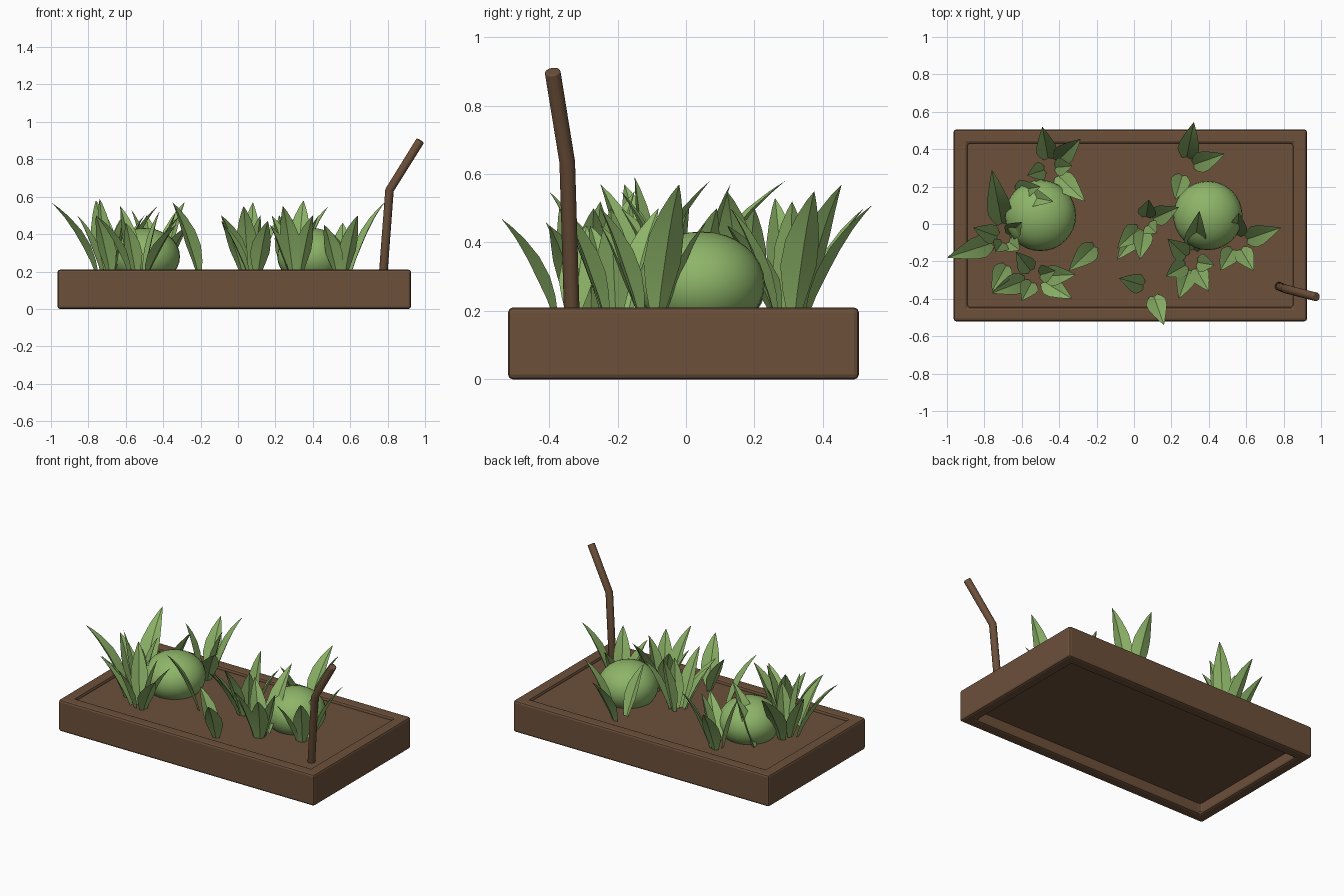
import bpy, bmesh, math
from mathutils import Vector

if "Cube" in bpy.data.objects:
    bpy.data.objects.remove(bpy.data.objects["Cube"])


def material(name, rgb):
    m = bpy.data.materials.new(name)
    m.diffuse_color = (*rgb, 1)
    m.use_nodes = True
    m.node_tree.nodes["Principled BSDF"].inputs["Base Color"].default_value = m.diffuse_color
    return m


BROWN = material("wood brown", (0.15, 0.08, 0.042))
GREEN = material("leaf green", (0.27, 0.46, 0.14))


def add_object(name, bm, mat, smooth=None):
    mesh = bpy.data.meshes.new(name)
    bm.to_mesh(mesh)
    bm.free()
    mesh.materials.append(mat)
    ob = bpy.data.objects.new(name, mesh)
    bpy.context.collection.objects.link(ob)
    if smooth is not None:
        bpy.context.view_layer.objects.active = ob
        ob.select_set(True)
        bpy.ops.object.shade_smooth_by_angle(angle=math.radians(smooth))
        ob.select_set(False)
    return ob


def bevel(ob, width):
    b = ob.modifiers.new("soft edges", "BEVEL")
    b.width, b.segments = width, 2


# Planter frame: a rectangular section carried round four mitred corners
CX, CY, HX, HY = -0.02, -0.0075, 0.945, 0.5125
bm = bmesh.new()
rings = []
for inset, z in ((0, 0), (0, 0.21), (0.075, 0.21), (0.075, 0)):
    rings.append([bm.verts.new((CX + sx * (HX - inset), CY + sy * (HY - inset), z))
                  for sx, sy in ((-1, -1), (1, -1), (1, 1), (-1, 1))])
for i in range(4):
    a, b = rings[i], rings[(i + 1) % 4]
    for j in range(4):
        k = (j + 1) % 4
        bm.faces.new((a[j], a[k], b[k], b[j]))
bmesh.ops.recalc_face_normals(bm, faces=bm.faces)
bevel(add_object("planter_frame", bm, BROWN), 0.014)

# Soil slab, sunk below the rim and raised off the ground
bm = bmesh.new()
bmesh.ops.create_cube(bm, size=1)
for v in bm.verts:
    v.co = Vector((CX + v.co.x * 1.745, CY + v.co.y * 0.88, 0.13 + v.co.z * 0.12))
add_object("soil", bm, BROWN)

# Round melons, slightly flattened
for name, x, r in (("left_melon", -0.5, 0.19), ("right_melon", 0.395, 0.185)):
    bm = bmesh.new()
    bmesh.ops.create_uvsphere(bm, u_segments=32, v_segments=16, radius=1)
    for v in bm.verts:
        v.co = Vector((x + v.co.x * r, 0.045 + v.co.y * r, 0.28 + v.co.z * 0.152))
    add_object(name, bm, GREEN, 40)

# Bent stick: rings of ten along a three-point path
bm = bmesh.new()
path = [Vector(p) for p in ((0.775, -0.333, 0.17), (0.81, -0.347, 0.635), (0.975, -0.39, 0.9))]
rows = []
for i, p in enumerate(path):
    d = (path[min(i + 1, 2)] - path[max(i - 1, 0)]).normalized()
    side = d.cross(Vector((0, 1, 0))).normalized()
    up = d.cross(side)
    rows.append([bm.verts.new(p + 0.024 * (side * math.cos(t) + up * math.sin(t)))
                 for t in (math.tau * k / 10 for k in range(10))])
for a, b in zip(rows, rows[1:]):
    for k in range(10):
        bm.faces.new((a[k], a[(k + 1) % 10], b[(k + 1) % 10], b[k]))
bm.faces.new(rows[0])
bm.faces.new(rows[-1])
bmesh.ops.recalc_face_normals(bm, faces=bm.faces)
bevel(add_object("bent_stick", bm, BROWN, 40), 0.005)


def add_leaf(bm, base, tip, width):
    """Pointed blade folded along its midrib, arching from base to tip."""
    out = Vector((tip.x - base.x, tip.y - base.y, 0))
    mid = base + out * 0.22 + Vector((0, 0, (tip.z - base.z) * 0.62))
    out.normalize()
    side = Vector((-out.y, out.x, 0))
    shape = ((0, 0.35), (0.17, 0.72), (0.35, 1), (0.55, 0.93), (0.75, 0.6), (0.9, 0.27))
    prev = None
    for t, w in shape:
        c = base * (1 - t) ** 2 + mid * 2 * t * (1 - t) + tip * t * t
        h = width * w / 2
        fold = (out * 0.35 - Vector((0, 0, 0.15))) * h
        row = [bm.verts.new(p) for p in (c - side * h, c + fold, c + side * h)]
        if prev:
            for k in (0, 1):
                bm.faces.new((prev[k], row[k], row[k + 1], prev[k + 1]))
        prev = row
    point = bm.verts.new(tip)
    for k in (0, 1):
        bm.faces.new((prev[k], point, prev[k + 1]))


# Leaf tufts: root position, then the leaf tips
tufts = {
    "left_tuft": ((-0.69, -0.08), [(-0.76, 0.29, 0.58), (-1, -0.18, 0.57), (-0.86, -0.02, 0.5),
                                   (-0.6, 0.01, 0.52), (-0.74, -0.15, 0.59), (-0.61, -0.14, 0.5)]),
    "front_left_tuft": ((-0.53, -0.28), [(-0.76, -0.37, 0.5), (-0.6, -0.41, 0.46), (-0.42, -0.25, 0.52),
                                         (-0.31, -0.27, 0.5), (-0.33, -0.4, 0.45), (-0.63, -0.15, 0.55)]),
    "front_left_leaf": ((-0.66, -0.18), [(-0.76, -0.36, 0.5)]),
    "middle_leaf": ((-0.17, -0.08), [(-0.35, -0.25, 0.57)]),
    "back_left_tuft": ((-0.45, 0.3), [(-0.49, 0.52, 0.5), (-0.285, 0.455, 0.57), (-0.26, 0.12, 0.45),
                                      (-0.33, 0.31, 0.52), (-0.57, 0.26, 0.53)]),
    "melon_leaves": ((-0.67, 0.17), [(-0.43, 0.12, 0.55), (-0.5, 0.2, 0.5)]),
    "back_right_tuft": ((0.27, 0.3), [(0.32, 0.545, 0.51), (0.485, 0.375, 0.55), (0.22, 0.13, 0.5)]),
    "middle_tuft": ((0.06, 0.01), [(-0.09, -0.13, 0.47), (0.24, 0.09, 0.5), (0.12, -0.05, 0.5),
                                   (0.03, -0.19, 0.55), (-0.09, -0.19, 0.5), (0.08, 0.13, 0.57)]),
    "right_tuft": ((0.31, -0.2), [(0.35, 0.07, 0.58), (0.18, -0.08, 0.5), (0.24, -0.4, 0.55),
                                  (0.4, -0.36, 0.5), (0.17, -0.28, 0.45), (0.43, -0.22, 0.5)]),
    "far_right_tuft": ((0.55, -0.1), [(0.785, -0.02, 0.57), (0.46, -0.25, 0.45),
                                      (0.64, -0.25, 0.5), (0.56, 0.06, 0.46)]),
    "front_tuft": ((0.09, -0.34), [(-0.08, -0.29, 0.45), (0.16, -0.54, 0.47)]),
}
for name, ((x, y), tips) in tufts.items():
    bm = bmesh.new()
    root = Vector((x, y, 0.185))
    for t in tips:
        tip = Vector(t)
        flat = Vector((tip.x - x, tip.y - y, 0))
        add_leaf(bm, root + flat * 0.2, tip, 0.085 + 0.12 * flat.length)
    add_object(name, bm, GREEN, 30)
